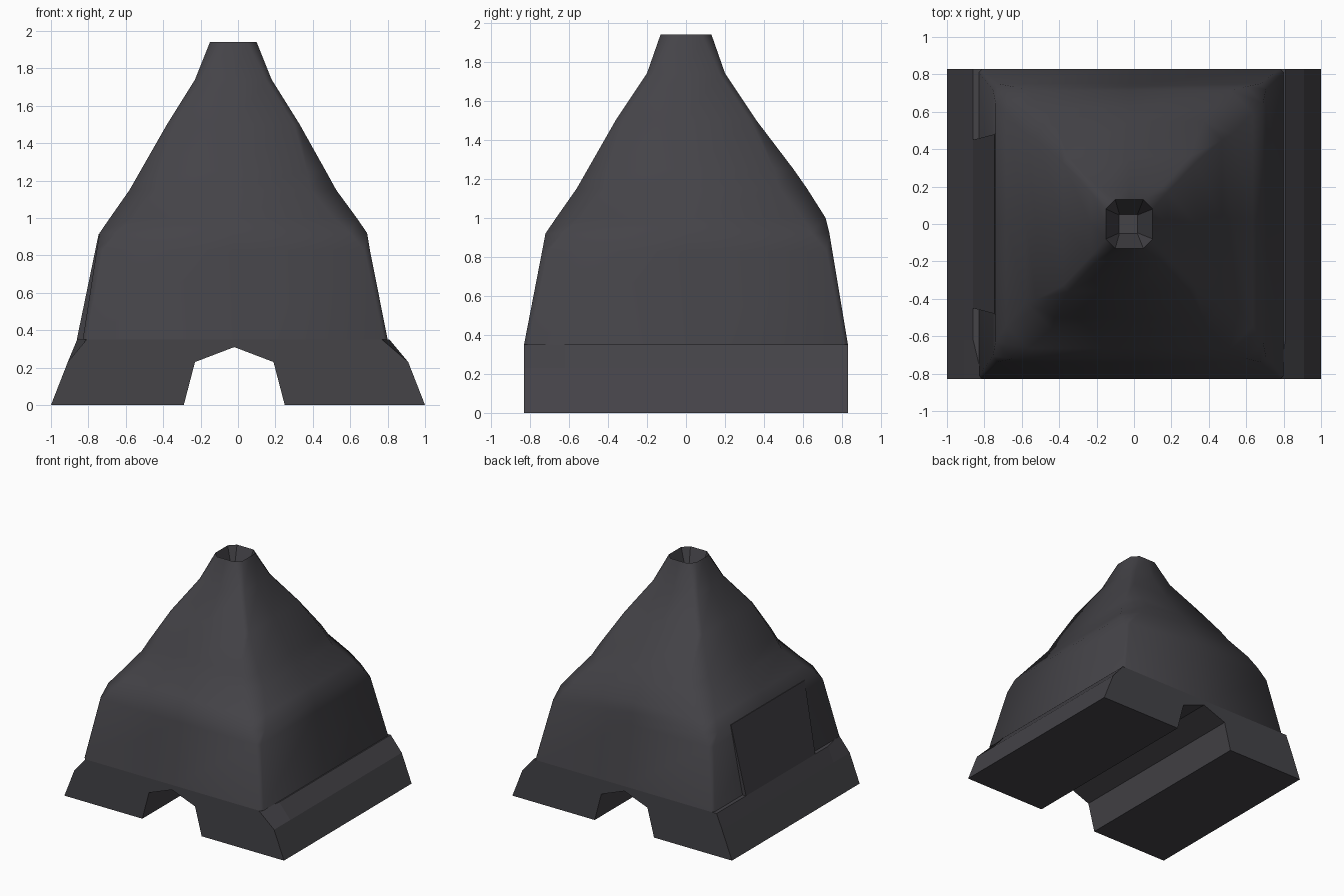
import bpy, bmesh

if "Cube" in bpy.data.objects:
    bpy.data.objects.remove(bpy.data.objects["Cube"])

mat = bpy.data.materials.new("dark charcoal")
mat.diffuse_color = (0.058, 0.056, 0.064, 1)
mat.use_nodes = True
mat.node_tree.nodes["Principled BSDF"].inputs["Base Color"].default_value = mat.diffuse_color


def loft(name, rings, smooth=False, cap_first=True, cap_last=True, outward=True):
    """Skin a list of equal-length point rings."""
    bm = bmesh.new()
    rows = [[bm.verts.new(p) for p in ring] for ring in rings]
    n = len(rows[0])
    for a, b in zip(rows, rows[1:]):
        for i in range(n):
            j = (i + 1) % n
            f = bm.faces.new((a[i], a[j], b[j], b[i]))
            f.smooth = smooth
    if cap_first:
        bm.faces.new(rows[0][::-1])
    if cap_last:
        bm.faces.new(rows[-1])
    if outward:
        bmesh.ops.recalc_face_normals(bm, faces=bm.faces[:])
    mesh = bpy.data.meshes.new(name)
    bm.to_mesh(mesh)
    bm.free()
    mesh.materials.append(mat)
    obj = bpy.data.objects.new(name, mesh)
    bpy.context.collection.objects.link(obj)
    return obj


def cut_rect(z, x0, x1, y0, y1, c):
    """Counter-clockwise rectangle with cut corners and side midpoints."""
    xm, ym = (x0 + x1) / 2, (y0 + y1) / 2
    return [(x0 + c, y0, z), (xm, y0, z), (x1 - c, y0, z),
            (x1, y0 + c, z), (x1, ym, z), (x1, y1 - c, z),
            (x1 - c, y1, z), (xm, y1, z), (x0 + c, y1, z),
            (x0, y1 - c, z), (x0, ym, z), (x0, y0 + c, z)]


# Base: arched plinth profile swept front to back, front corners pinched in
def base_section(y, top_left, top_right):
    pts = [(-1, 0), (-0.29, 0), (-0.23, 0.23), (-0.02, 0.31), (0.19, 0.23),
           (0.25, 0), (1, 0), (0.91, 0.23), (top_right, 0.35),
           (top_left, 0.35), (-0.91, 0.23)]
    return [(x, y, z) for x, z in pts]


loft("base", [base_section(-0.83, -0.81, 0.77),
              base_section(-0.62, -0.86, 0.81),
              base_section(0.83, -0.86, 0.81)])

# Body: tapering smooth shell, open at the top
levels = [(0.35, -0.83, 0.80, -0.83, 0.83, 0.02),
          (0.83, -0.755, 0.705, -0.737, 0.75, 0.03),
          (0.92, -0.74, 0.69, -0.72, 0.735, 0.09),
          (1.00, -0.685, 0.635, -0.665, 0.715, 0.12),
          (1.15, -0.58, 0.525, -0.56, 0.62, 0.14),
          (1.25, -0.523, 0.47, -0.503, 0.55, 0.10),
          (1.50, -0.38, 0.33, -0.36, 0.36, 0.03),
          (1.74, -0.23, 0.18, -0.20, 0.20, 0.03),
          (1.94, -0.15, 0.10, -0.13, 0.13, 0.05)]
loft("body", [cut_rect(*lv) for lv in levels], smooth=True, cap_last=False)

# Chimney funnel: sunken opening with a small square floor, facing inward
loft("chimney_funnel", [cut_rect(1.70, -0.08, 0.02, -0.05, 0.05, 0.002),
                        cut_rect(1.94, -0.15, 0.10, -0.13, 0.13, 0.05)][::-1],
     cap_first=False, outward=False)

# Flat panel on the left wall, proud at the foot and flush at the top
def panel_ring(z, x_out, x_in, half):
    return [(x_out, -half, z), (x_in, -half, z), (x_in, half, z), (x_out, half, z)]


loft("left_panel", [panel_ring(0.35, -0.862, -0.80, 0.45),
                    panel_ring(0.915, -0.745, -0.70, 0.48)])
